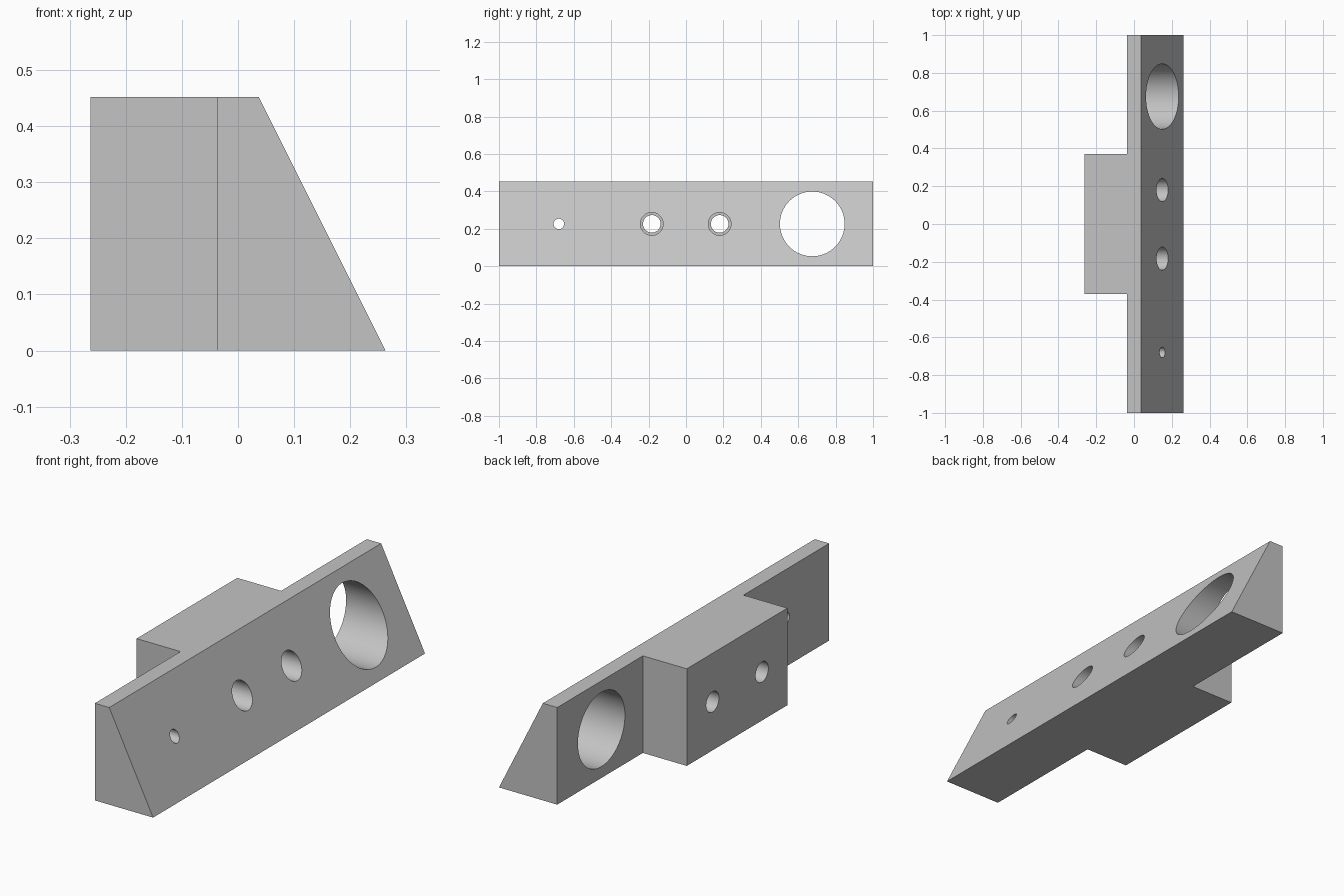
import bpy
import bmesh
import math
from mathutils import Vector

cube = bpy.data.objects.get("Cube")
if cube:
    bpy.data.objects.remove(cube, do_unlink=True)

HEIGHT = 0.452
BACK, STEP = -0.263, -0.037          # back of the foot, back of the bar
TOP_EDGE, TOE = 0.037, 0.263         # upper and lower ends of the slope
FOOT = 0.37                          # half length of the foot
MID_Z = HEIGHT / 2

grey = bpy.data.materials.new("plain grey")
grey.use_nodes = True
color = (0.55, 0.55, 0.55, 1)
grey.diffuse_color = color
grey.node_tree.nodes["Principled BSDF"].inputs["Base Color"].default_value = color


def add_object(name, bm):
    bmesh.ops.recalc_face_normals(bm, faces=bm.faces[:])
    mesh = bpy.data.meshes.new(name)
    bm.to_mesh(mesh)
    bm.free()
    mesh.materials.append(grey)
    obj = bpy.data.objects.new(name, mesh)
    bpy.context.collection.objects.link(obj)
    return obj


# T-shaped plan, extruded upwards
half = [(TOE, 1), (STEP, 1), (STEP, FOOT), (BACK, FOOT)]
plan = half + [(x, -y) for x, y in reversed(half)]
bm = bmesh.new()
base = bm.faces.new([bm.verts.new((x, y, 0)) for x, y in plan])
raised = bmesh.ops.extrude_face_region(bm, geom=[base])["geom"]
bmesh.ops.translate(bm, vec=(0, 0, HEIGHT),
                    verts=[v for v in raised if isinstance(v, bmesh.types.BMVert)])

# Sloping face: slice off the upper right wedge and close the cut
cut = bmesh.ops.bisect_plane(bm, geom=bm.verts[:] + bm.edges[:] + bm.faces[:],
                             dist=1e-5, plane_co=(TOE, 0, 0),
                             plane_no=Vector((HEIGHT, 0, TOE - TOP_EDGE)).normalized(),
                             clear_outer=True)
bmesh.ops.holes_fill(bm, edges=[e for e in bm.edges if e.is_boundary])
bracket = add_object("wedge_bracket", bm)


def bore(name, y, radius, x_start=-0.5, x_end=0.5):
    """Drill a round hole along x."""
    bm = bmesh.new()
    bmesh.ops.create_cone(bm, cap_ends=True, segments=64, radius1=radius,
                          radius2=radius, depth=x_end - x_start)
    bmesh.ops.rotate(bm, verts=bm.verts[:],
                     matrix=Vector((0, 0, 1)).rotation_difference(Vector((1, 0, 0))).to_matrix())
    bmesh.ops.translate(bm, verts=bm.verts[:], vec=((x_start + x_end) / 2, y, MID_Z))
    cutter = add_object(name, bm)
    cutter.hide_render = True
    mod = bracket.modifiers.new(name, "BOOLEAN")
    mod.operation = "DIFFERENCE"
    mod.solver = "EXACT"
    mod.object = cutter
    bpy.ops.object.modifier_apply(modifier=name)
    bpy.data.objects.remove(cutter, do_unlink=True)


bpy.ops.object.select_all(action="DESELECT")
bracket.select_set(True)
bpy.context.view_layer.objects.active = bracket

# Large opening, pin hole and two counterbored screw holes
bore("large_opening", 0.675, 0.173)
bore("pin_hole", -0.68, 0.028)
for y in (-0.183, 0.18):
    bore("screw_hole", y, 0.047)
    bore("counterbore", y, 0.061, x_start=STEP)

bpy.ops.object.shade_smooth_by_angle(angle=math.radians(30))
